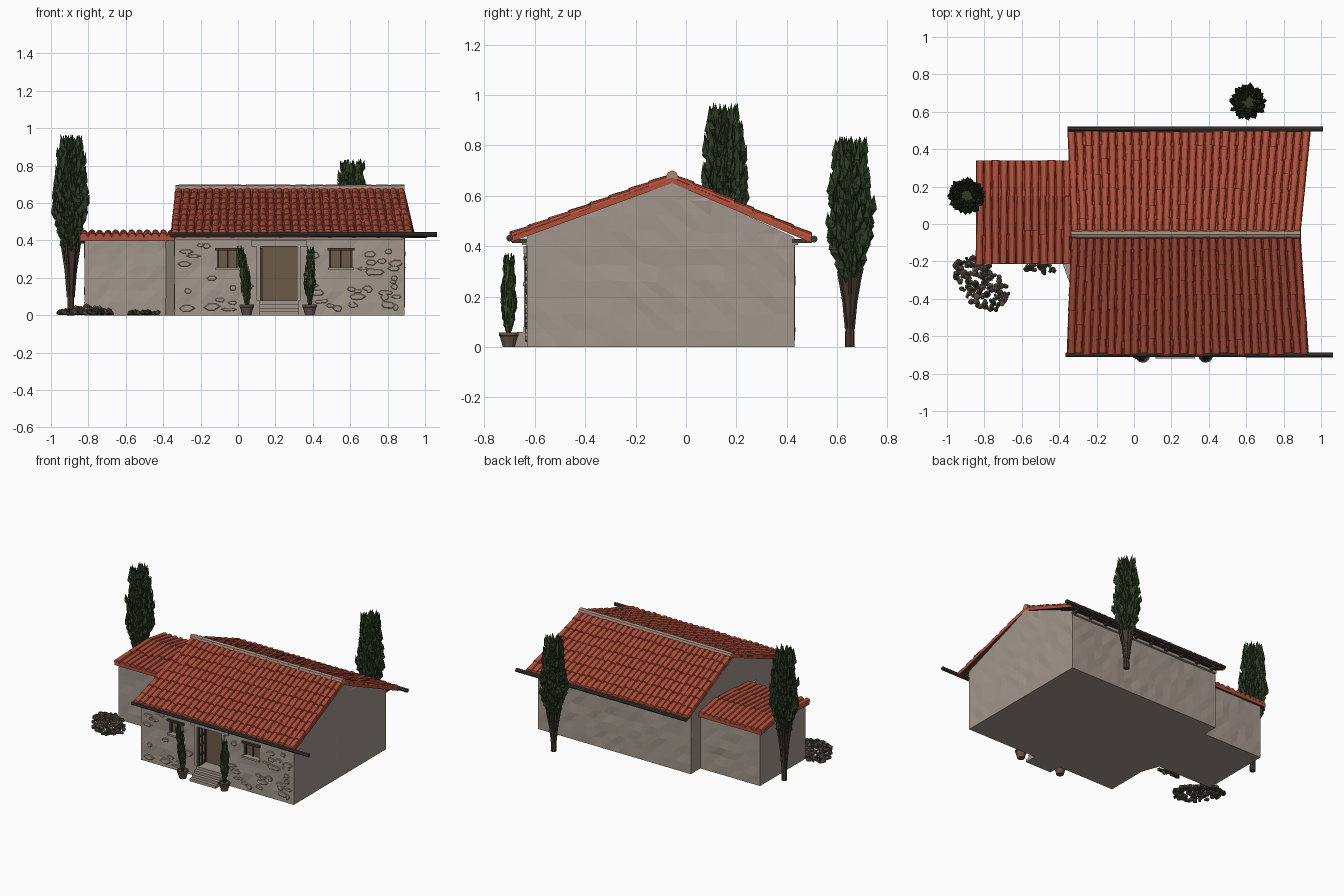
import bpy, bmesh, math, random
from mathutils import Vector, Matrix, noise

random.seed(4)
rnd = random.uniform
if "Cube" in bpy.data.objects:
    bpy.data.objects.remove(bpy.data.objects["Cube"])


def material(name, *rgb):
    m = bpy.data.materials.new(name)
    m.use_nodes = True
    m.diffuse_color = (*rgb, 1)
    bsdf = next(n for n in m.node_tree.nodes if n.type == 'BSDF_PRINCIPLED')
    bsdf.inputs["Base Color"].default_value = (*rgb, 1)
    bsdf.inputs["Roughness"].default_value = 0.9
    return m


plaster = material("plaster", .36, .305, .26)
tile = material("terracotta", .45, .08, .042)
mortar = material("ridge mortar", .38, .25, .19)
iron = material("gutter iron", .045, .04, .034)
leaf = material("cypress green", .026, .045, .017)
fresh = material("potted green", .04, .068, .018)
bark = material("bark and beams", .06, .04, .028)
door_wood = material("door wood", .15, .105, .065)
earth = material("clay and rubble", .12, .085, .066)


def finish(name, bm, *mats):
    bmesh.ops.recalc_face_normals(bm, faces=bm.faces)
    me = bpy.data.meshes.new(name)
    bm.to_mesh(me)
    bm.free()
    for m in mats:
        me.materials.append(m)
    ob = bpy.data.objects.new(name, me)
    bpy.context.collection.objects.link(ob)
    return ob


def add_box(bm, x0, x1, y0, y1, z0, z1):
    mid = Vector((x0 + x1, y0 + y1, z0 + z1)) / 2
    size = Matrix.Diagonal((x1 - x0, y1 - y0, z1 - z0, 1))
    bmesh.ops.create_cube(bm, size=1, matrix=Matrix.Translation(mid) @ size)


def boxes(name, mat, *dims):
    bm = bmesh.new()
    for d in dims:
        add_box(bm, *d)
    return finish(name, bm, mat)


def add_loft(bm, rings, mat=0, caps=True):
    """Skin a list of closed rings of points."""
    vs = [[bm.verts.new(p) for p in r] for r in rings]
    n = len(vs[0])
    faces = [bm.faces.new((a[i], a[(i + 1) % n], b[(i + 1) % n], b[i]))
             for a, b in zip(vs, vs[1:]) for i in range(n)]
    if caps:
        faces += [bm.faces.new(vs[0][::-1]), bm.faces.new(vs[-1])]
    for f in faces:
        f.material_index = mat


def circle(c, r, n=8):
    return [Vector(c) + Vector((r * math.cos(2 * math.pi * i / n), r * math.sin(2 * math.pi * i / n), 0))
            for i in range(n)]


def rough_wall(name, profile, x0, x1, step=.065):
    """Gabled block with a hand-plastered, faceted surface."""
    bm = bmesh.new()
    add_loft(bm, [[(x, y, z) for y, z in profile] for x in (x0, x1)])
    for axis in range(3):
        vals = [v.co[axis] for v in bm.verts]
        no = Vector([float(i == axis) for i in range(3)])
        p = min(vals) + step
        while p < max(vals) - .02:
            bmesh.ops.bisect_plane(bm, geom=bm.verts[:] + bm.edges[:] + bm.faces[:], plane_co=no * p, plane_no=no)
            p += step
    bmesh.ops.triangulate(bm, faces=bm.faces)
    bm.normal_update()
    for v in bm.verts:
        if v.co.z > .01:
            slide = noise.noise_vector(v.co * 23) * .016
            slide -= v.normal * slide.dot(v.normal)
            if max(map(abs, v.normal)) > .99:
                v.co += slide + v.normal * noise.noise(v.co * 17) * .007
    return finish(name, bm, plaster)


# Walls
main = rough_wall("main_walls", [(-.63, 0), (.43, 0), (.43, .435), (-.055, .66), (-.63, .445)], -.34, .89)
rough_wall("annex_walls", [(-.2, 0), (.32, 0), (.32, .4), (.15, .435), (-.2, .405)], -.82, -.3)
bm = bmesh.new()
add_loft(bm, [[(-.39, -.19, z), (-.335, -.19, z), (-.335, -.34, z)] for z in (0, .4)])
finish("corner_buttress", bm, plaster)

# Door and window openings
windows = [(-.11, .0), (.49, .61)]
cutter = boxes("opening_cutter", plaster, (.12, .315, -.7, -.54, .08, .365),
               *[(a, b, -.7, -.59, .255, .35) for a, b in windows])
cutter.hide_render = True
mod = main.modifiers.new("openings", 'BOOLEAN')
mod.object, mod.operation, mod.solver = cutter, 'DIFFERENCE', 'EXACT'
bpy.context.view_layer.objects.active = main
bpy.ops.object.modifier_apply(modifier=mod.name)
bpy.data.objects.remove(cutter)

boxes("door_panel", door_wood, (.118, .317, -.55, -.537, .08, .367))
boxes("open_door_leaf", bark, *[(.121, .131, y, y + .008, .08, .36) for y in (-.632, -.595, -.558)],
      *[(.121, .131, -.632, -.55, z, z + .01) for z in (.08, .15, .22, .285, .35)])
boxes("door_surround", plaster, (.1, .12, -.642, -.6, .08, .37), (.315, .335, -.642, -.6, .08, .37),
      (.07, .37, -.645, -.6, .368, .4))
boxes("front_steps", plaster, *[(.115, .325, -.72 + .025 * i, -.62, .02 * i, .02 * i + .02) for i in range(4)])
for i, (a, b) in enumerate(windows):
    boxes(f"window_shutter_{i}", door_wood, (a, b, -.605, -.588, .253, .352))
    c = (a + b) / 2
    boxes(f"window_frame_{i}", bark, (a, a + .008, -.62, -.6, .255, .35), (b - .008, b, -.62, -.6, .255, .35),
          (c - .004, c + .004, -.615, -.6, .255, .35), (a - .012, b + .012, -.645, -.6, .345, .36))
    boxes(f"window_sill_{i}", plaster, (a - .01, b + .01, -.647, -.6, .243, .256))

# Stones showing through the front plaster
bm = bmesh.new()
for i in range(95):
    x, z = rnd(-.3, .85), rnd(.03, .38)
    if .06 < x < .38 or any(a - .05 < x < b + .05 and .2 < z < .4 for a, b in windows):
        continue
    w, h = rnd(.018, .045), rnd(.01, .022)
    pts = [(w * rnd(.75, 1.1) * math.cos(k * math.pi / 3), h * rnd(.75, 1.1) * math.sin(k * math.pi / 3))
           for k in range(6)]
    add_loft(bm, [[(x + s * p, y, z + s * q) for p, q in pts] for y, s in ((-.622, 1), (-.636, .95), (-.639, .8))])
finish("front_stones", bm, plaster)


def roof_slope(name, ridge, eave, cols, rows, h=.02):
    """Deck plus overlapping barrel tiles; ridge and eave are (x0, x1, y, z)."""
    ridge, eave = Vector(ridge), Vector(eave)

    def at(u, v, lift=0):
        r = ridge.lerp(eave, v)
        return Vector((r[0] + (r[1] - r[0]) * u, r[2], r[3] + lift))
    bm = bmesh.new()
    add_loft(bm, [[at(0, v), at(1, v), at(1, v, -.022), at(0, v, -.022)] for v in (0, .5, 1)])
    bm.normal_update()
    bmesh.ops.recalc_face_normals(bm, faces=bm.faces)
    for f in bm.faces:
        f.material_index = int(f.normal.z < -.3)
    for c in range(cols):
        shift = rnd(-.25, .25) / rows if rows > 1 else 0
        for r in range(rows):
            top = max(0, (r - .1 + shift) / rows)
            low = 1 if r == rows - 1 else (r + 1.08 + shift) / rows
            rings = []
            wob, up = rnd(-.1, .1), rnd(0, .004)
            for v, wide, tall in ((top, .4, .7), (min(low + rnd(-.01, .01), 1.02), .5, 1.05)):
                mid = (c + .5 + wob * rnd(.3, 1)) / cols
                ring = [at(mid - wide / cols * math.cos(math.pi * k / 5), v,
                           h * tall * math.sin(math.pi * k / 5) + up - .002) for k in range(6)]
                rings.append(ring)
            add_loft(bm, rings)
    return finish(name, bm, tile, bark)


# Roofs
roof_slope("main_roof_front", (-.335, .89, -.055, .672), (-.36, .935, -.695, .438), 30, 8)
roof_slope("main_roof_back", (-.335, .89, -.055, .672), (-.355, .945, .495, .436), 30, 7)
roof_slope("annex_roof_front", (-.845, -.335, .15, .443), (-.845, -.335, -.215, .418), 12, 2)
roof_slope("annex_roof_back", (-.845, -.335, .15, .443), (-.845, -.335, .34, .405), 12, 1)


def bar(name, mat, x0, x1, y, z, r, n=8, pieces=1):
    bm = bmesh.new()
    step = (x1 - x0) / pieces
    for i in range(pieces):
        rings = []
        for x, s in ((x0 + step * i, rnd(.85, .95)), (x0 + step * (i + 1.05), 1)):
            rings.append([(x, y + r * s * p.x, z + r * s * p.y) for p in circle((0, 0, 0), 1, n)])
        add_loft(bm, rings)
    return finish(name, bm, mat)


bar("ridge_caps", mortar, -.335, .885, -.055, .676, .024, 8, 14)
bar("front_gutter", iron, -.365, .995, -.7, .432, .013)
bar("back_gutter", iron, -.355, .945, .508, .428, .014)
boxes("eave_cornice", plaster, (-.335, .885, -.65, -.62, .405, .43), (-.335, .885, .42, .445, .405, .425))
boxes("rafter_ends", bark, *[(-.3 + .13 * i, -.28 + .13 * i, y0, y1, .412, .428)
                             for i in range(10) for y0, y1 in ((-.69, -.62), (.42, .5))])


def cypress(name, x, y, z0, z1, radius, count, mat, lean=0, tips=1):
    """Dense crown of upright pointed tufts around a slim core."""
    bm = bmesh.new()
    span = z1 - z0

    def spread(t):
        return radius * (.35 + .65 * min(1, t / .3)) * (1 - max(0, t - .3) ** 1.6 * 1.1)

    def axis(t):
        return Vector((x + lean * t * t, y, z0 + span * t))
    add_loft(bm, [circle(axis(t), spread(t) * .72, 7) for t in (0, .15, .3, .5, .7, .86)])
    size = span * .14
    for i in range(count):
        t = .86 * (i + .5) / count
        ang = i * 2.4 + rnd(-.3, .3)
        out = Vector((math.cos(ang), math.sin(ang), 0))
        side = Vector((-out.y, out.x, 0))
        base = axis(t) + out * spread(t) * rnd(.5, .88)
        length = size * rnd(.7, 1.15) if t < .8 else min(size * 1.3, (z1 - base.z) * rnd(.8, 1))
        w = radius * rnd(.11, .19)
        tip = base + Vector((0, 0, length)) + out * rnd(.0, .2) * radius + side * rnd(-.1, .1) * radius
        belly = base.lerp(tip, .4)
        ring = [bm.verts.new(belly + d * w) for d in (side, out * 1.1, -side, -out)]
        ends = bm.verts.new(base), bm.verts.new(tip)
        for k in range(4):
            for e in ends:
                bm.faces.new((ring[k], ring[(k + 1) % 4], e))
    return finish(name, bm, mat)


def trunk(name, x, y, top):
    bm = bmesh.new()
    add_loft(bm, [circle((x, y, z * top), r, 7) for z, r in ((0, .02), (.4, .018), (.75, .028), (1.15, .04))])
    for i in range(6):
        d = Vector((math.cos(i * 1.05), math.sin(i * 1.05), 0))
        c = Vector((x, y, 0))
        add_loft(bm, [circle(c + d * r + Vector((0, 0, z * top)), .008, 5)
                      for r, z in ((.014, .3), (.026, .75), (.05, 1.25))])
    return finish(name, bm, bark)


# Tall cypresses
for tag, x, y, z0, z1 in (("side", -.895, .15, .32, .97), ("back", .61, .65, .24, .84)):
    trunk(f"{tag}_cypress_trunk", x, y, z0)
    cypress(f"{tag}_cypress_crown", x, y, z0, z1, .098, 420, leaf)

# Potted cypresses by the door
for tag, x, lean in (("west", .047, -.05), ("east", .383, .008)):
    bm = bmesh.new()
    add_loft(bm, [circle((x, -.703, z), r, 12) for z, r in
                  ((0, .024), (.04, .035), (.045, .039), (.058, .039), (.058, .032), (.05, .03))])
    finish(f"{tag}_pot", bm, earth)
    cypress(f"{tag}_potted_cypress", x, -.703, .05, .375, .033, 130, fresh, lean)


def heap(name, cx, cy, rx, ry, turn, height, count):
    """Pile of loose stones mixed with greenery."""
    bm = bmesh.new()
    for i in range(count):
        r, a = math.sqrt(rnd(0, 1)), rnd(0, 2 * math.pi)
        p = Matrix.Rotation(turn, 3, 'Z') @ Vector((rx * r * math.cos(a), ry * r * math.sin(a), 0))
        s = rnd(.01, .02)
        c = Vector((cx + p.x, cy + p.y, s * .7 + height * (1 - r) * rnd(.5, 1)))
        new = bmesh.ops.create_icosphere(bm, subdivisions=1, radius=s, matrix=Matrix.Translation(c))["verts"]
        green = int(rnd(0, 1) < .35)
        for v in new:
            v.co = c + (v.co - c) * rnd(.75, 1.2)
            v.co.z = max(0, v.co.z)
            for f in v.link_faces:
                f.material_index = green
    return finish(name, bm, earth, leaf)


heap("rubble_heap", -.815, -.32, .18, .105, -.8, .04, 170)
heap("small_rubble", -.5, -.235, .085, .025, 0, .005, 30)
